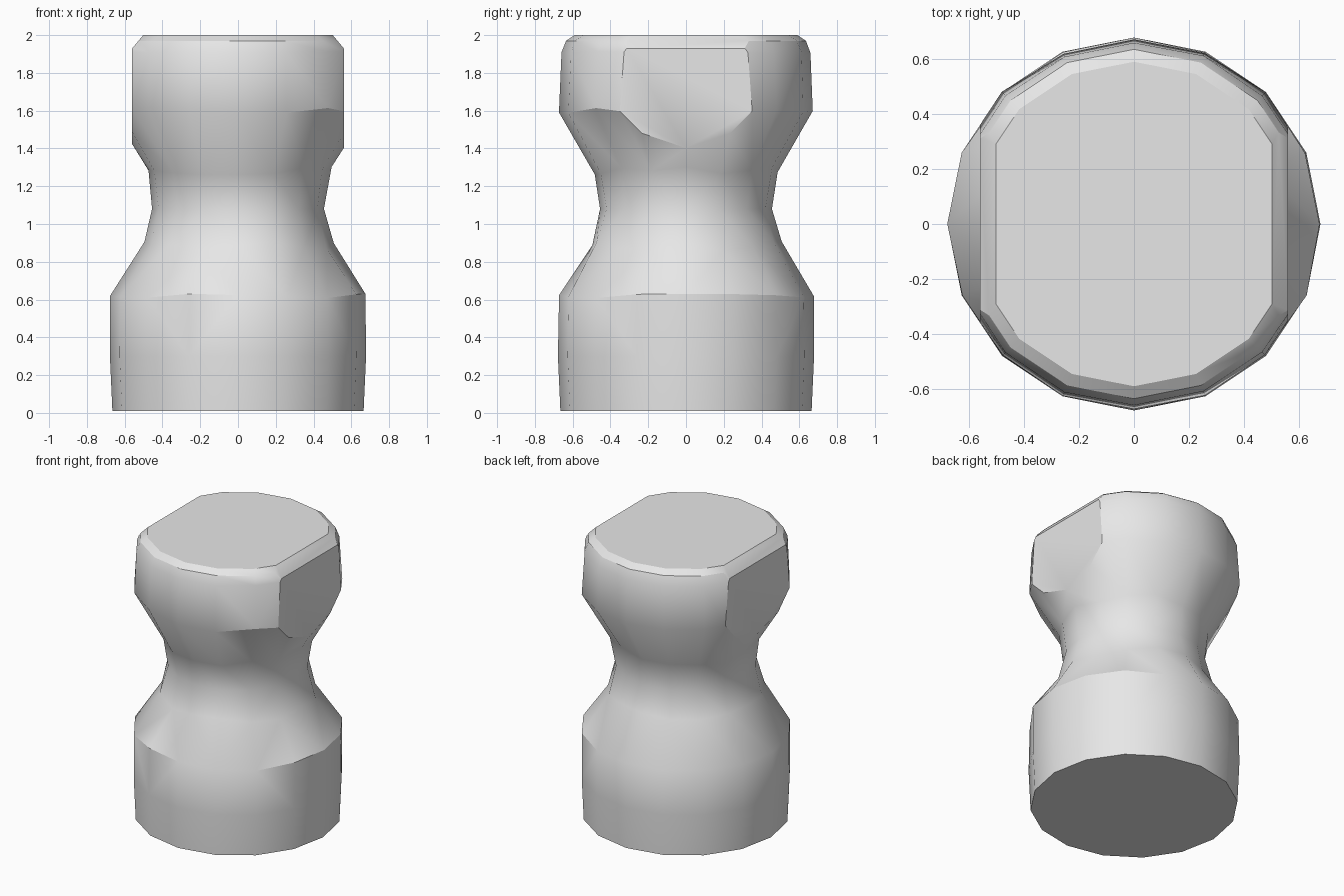
import bpy
import bmesh
import math
import random
from mathutils import Vector

random.seed(4)
SIDES = 16

default = bpy.data.objects.get("Cube")
if default:
    bpy.data.objects.remove(default, do_unlink=True)

grey = bpy.data.materials.new("plain_grey")
grey.use_nodes = True
grey.diffuse_color = (0.8, 0.8, 0.8, 1)
grey.node_tree.nodes["Principled BSDF"].inputs["Base Color"].default_value = (0.8, 0.8, 0.8, 1)


def add_ring(bm, radius, z, wobble):
    """Ring of vertices; wobble lifts and pushes them for a hand-cut look."""
    ring = []
    for i in range(SIDES):
        a = math.tau * i / SIDES
        r = radius + random.uniform(-wobble, wobble) * 0.4
        h = z + random.uniform(-wobble, wobble)
        ring.append(bm.verts.new((r * math.cos(a), r * math.sin(a), h)))
    return ring


def loft(bm, profile):
    """Skin the rings of a (radius, height, wobble) profile."""
    rings = [add_ring(bm, *p) for p in profile]
    for low, high in zip(rings, rings[1:]):
        for i in range(SIDES):
            j = (i + 1) % SIDES
            bm.faces.new((low[i], low[j], high[j], high[i]))
    return rings


def slice_off(bm, point, normal):
    """Cut a flat and close it."""
    geom = bm.verts[:] + bm.edges[:] + bm.faces[:]
    cut = bmesh.ops.bisect_plane(bm, geom=geom, dist=1e-5, plane_co=Vector(point),
                                 plane_no=Vector(normal), clear_outer=True)
    edges = [e for e in cut["geom_cut"] if isinstance(e, bmesh.types.BMEdge)]
    bmesh.ops.holes_fill(bm, edges=edges, sides=0)


bm = bmesh.new()

# Head: flared drum with two flat cheeks and bevelled top edges
head = loft(bm, [(0.455, 1.08, 0), (0.485, 1.28, 0.03), (0.675, 1.6, 0.015),
                 (0.66, 1.91, 0.005), (0.635, 1.97, 0), (0.59, 2.0, 0)])
bm.faces.new(head[-1])
for side in (-1, 1):
    slice_off(bm, (side * 0.56, 0, 0), (side, 0, 0))
    slice_off(bm, (side * 0.56, 0, 1.93), (side * 0.77, 0, 0.64))

# Base: straight drum, sloping shoulder and waist
base = loft(bm, [(0.665, 0.01, 0), (0.678, 0.3, 0), (0.675, 0.62, 0.012),
                 (0.5, 0.88, 0.03), (0.455, 1.08, 0)])
bm.faces.new(list(reversed(base[0])))

# Join both at the waist
bmesh.ops.remove_doubles(bm, verts=bm.verts[:], dist=0.0005)
bmesh.ops.recalc_face_normals(bm, faces=bm.faces[:])
bmesh.ops.triangulate(bm, faces=[f for f in bm.faces if len(f.verts) == 4])

mesh = bpy.data.meshes.new("waisted_post")
bm.to_mesh(mesh)
bm.free()
mesh.materials.append(grey)
post = bpy.data.objects.new("waisted_post", mesh)
bpy.context.collection.objects.link(post)

bpy.ops.object.select_all(action="DESELECT")
post.select_set(True)
bpy.context.view_layer.objects.active = post
bpy.ops.object.shade_smooth_by_angle(angle=math.radians(33))
